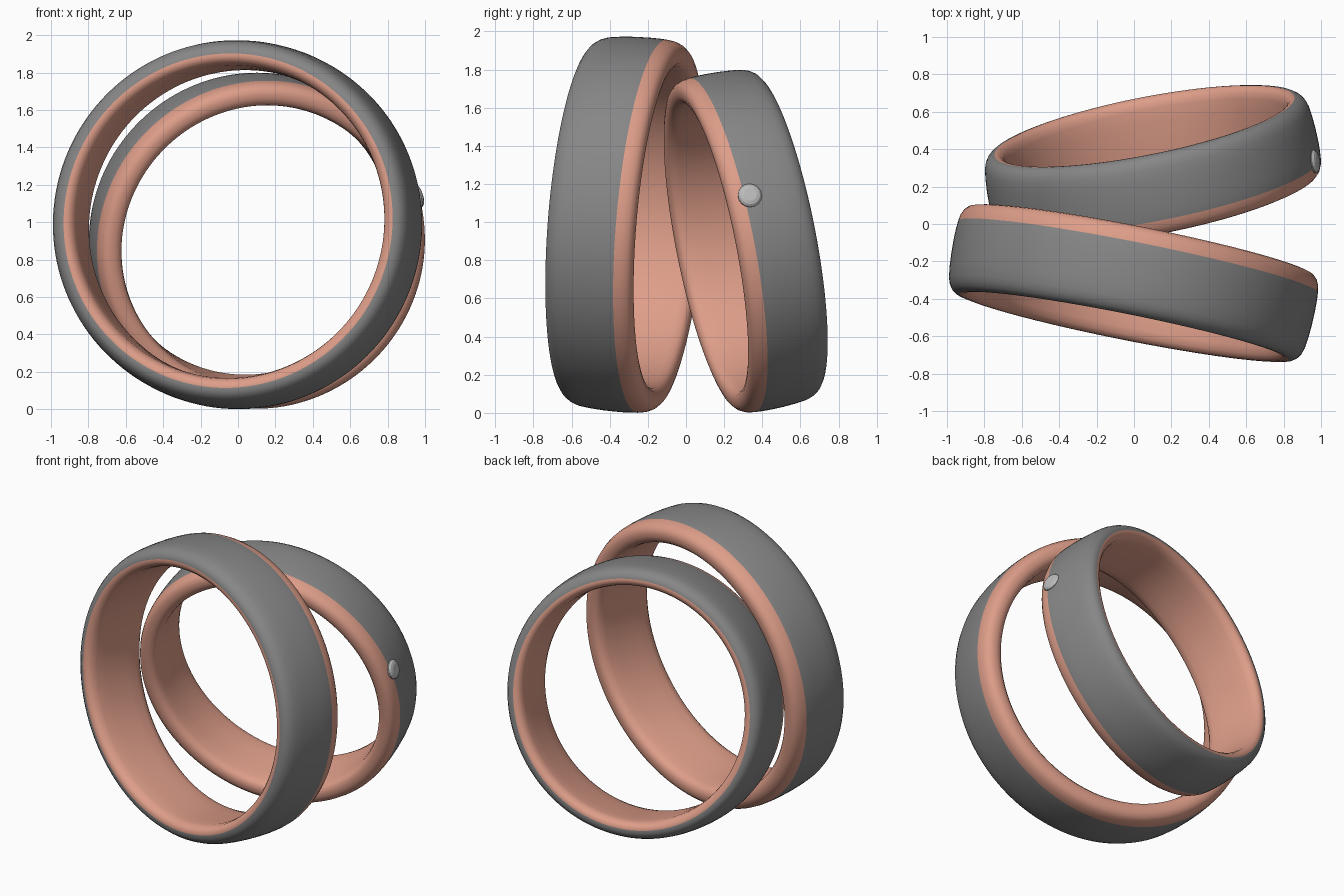
import bpy, bmesh, math
from mathutils import Vector, Matrix

if "Cube" in bpy.data.objects:
    bpy.data.objects.remove(bpy.data.objects["Cube"])

SEG = 144


def material(name, rgb):
    m = bpy.data.materials.new(name)
    m.diffuse_color = (*rgb, 1)
    m.use_nodes = True
    m.node_tree.nodes["Principled BSDF"].inputs["Base Color"].default_value = m.diffuse_color
    return m


rose = material("rose_gold", (0.73, 0.34, 0.25))
steel = material("grey_metal", (0.24, 0.24, 0.24))
clear = material("pale_stone", (0.5, 0.5, 0.5))

# Band cross-section as (axial position, radius): outer shell, then liner
SHELL = [(-.236, .897), (-.231, .922), (-.216, .943), (-.192, .959), (-.16, .970),
         (-.1, .978), (-.03, .983), (.05, .985), (.10, .984), (.145, .981)]
LINER = [(.18, .975), (.21, .962), (.229, .943), (.236, .918), (.236, .892),
         (.228, .865), (.208, .847), (.17, .839), (.09, .836), (0, .835),
         (-.09, .836), (-.17, .839), (-.208, .847), (-.228, .865), (-.235, .88)]


def finish(obj, angle):
    bpy.ops.object.select_all(action='DESELECT')
    obj.select_set(True)
    bpy.context.view_layer.objects.active = obj
    bpy.ops.object.shade_smooth_by_angle(angle=math.radians(angle))


def frame(center, axis):
    rot = Vector(axis).to_track_quat('Z', 'Y').to_matrix().to_4x4()
    return Matrix.Translation(center) @ rot


def new_object(name, bm, mats):
    bmesh.ops.recalc_face_normals(bm, faces=bm.faces[:])
    mesh = bpy.data.meshes.new(name)
    bm.to_mesh(mesh)
    bm.free()
    for m in mats:
        mesh.materials.append(m)
    obj = bpy.data.objects.new(name, mesh)
    bpy.context.collection.objects.link(obj)
    return obj


def ring(name, center, axis, scale):
    # Revolve the closed cross-section around the ring axis
    profile = SHELL + LINER
    n = len(profile)
    bm = bmesh.new()
    loops = []
    for i in range(SEG):
        a = math.tau * i / SEG
        loops.append([bm.verts.new((r * math.cos(a), r * math.sin(a), t)) for t, r in profile])
    for i in range(SEG):
        p, q = loops[i], loops[(i + 1) % SEG]
        for j in range(n):
            k = (j + 1) % n
            f = bm.faces.new((p[j], q[j], q[k], p[k]))
            f.material_index = 0 if j < len(SHELL) - 1 else 1
    obj = new_object(name, bm, (steel, rose))
    obj.matrix_world = frame(center, axis) @ Matrix.Scale(scale, 4)
    finish(obj, 50)
    return obj


# Axis points towards the side carrying the rose edge
ring("large_ring", (-0.007, -0.318, 0.99), (0.195, 0.977, -0.078), 1.0)
small_center, small_axis = Vector((0.097, 0.315, 0.905)), Vector((0.19, -0.963, -0.19))
ring("small_ring", small_center, small_axis, 0.91)

# Round faceted stone set flush into the small ring
n = small_axis.normalized()
seat = Vector((0.965, 0.335, 1.14))
d = seat - small_center
axial = d.dot(n)
out = (d - n * axial).normalized()
bm = bmesh.new()
tiers = [(.0, -.05), (.063, -.012), (.063, .004), (.052, .015), (.034, .021)]
prev = None
for r, h in tiers[1:]:
    cur = [bm.verts.new((r * math.cos(math.tau * i / 16), r * math.sin(math.tau * i / 16), h))
           for i in range(16)]
    if prev:
        for i in range(16):
            j = (i + 1) % 16
            bm.faces.new((prev[i], prev[j], cur[j], cur[i]))
    else:
        tip = bm.verts.new((0, 0, tiers[0][1]))
        for i in range(16):
            bm.faces.new((tip, cur[(i + 1) % 16], cur[i]))
    prev = cur
bm.faces.new(prev)
stone = new_object("stone", bm, (clear,))
stone.matrix_world = frame(small_center + n * axial + out * 0.893, out)
finish(stone, 10)
